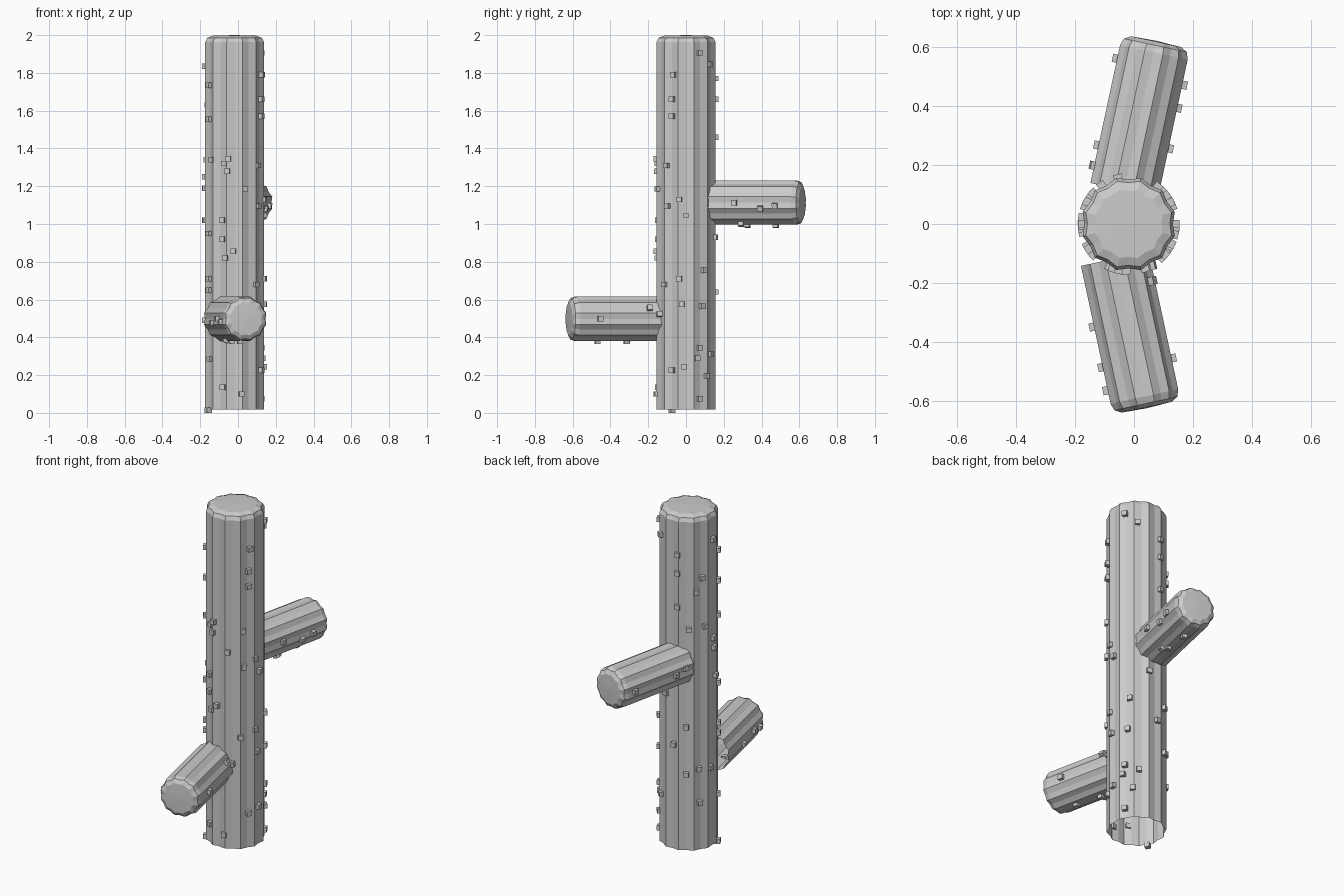
import bpy, bmesh, math
from mathutils import Matrix, Vector

if "Cube" in bpy.data.objects:
    bpy.data.objects.remove(bpy.data.objects["Cube"])

RIBS = 12


def make_object(name, bm, matrix):
    bmesh.ops.recalc_face_normals(bm, faces=bm.faces)
    mesh = bpy.data.meshes.new(name)
    bm.to_mesh(mesh)
    bm.free()
    obj = bpy.data.objects.new(name, mesh)
    bpy.context.collection.objects.link(obj)
    obj.matrix_world = matrix


def ribbed_stem(name, matrix, r, length, cap):
    """Fluted tube, open at its base, with a rounded, slightly domed tip."""
    bm = bmesh.new()
    rings = []
    for z, s in [(0, 1), (length - cap, 1), (length - cap * 0.4, 0.93),
                 (length - cap * 0.08, 0.74)]:
        ring = []
        for i in range(RIBS * 2):
            a = math.pi * (i + 1) / RIBS
            rad = r * s * (1 if i % 2 == 0 else 0.93)
            ring.append(bm.verts.new((rad * math.cos(a), rad * math.sin(a), z)))
        rings.append(ring)
    n = RIBS * 2
    for lo, hi in zip(rings, rings[1:]):
        for i in range(n):
            j = (i + 1) % n
            bm.faces.new((lo[i], lo[j], hi[j], hi[i]))
    tip = bm.verts.new((0, 0, length))
    for i in range(n):
        bm.faces.new((rings[-1][i], rings[-1][(i + 1) % n], tip))
    make_object(name, bm, matrix)


def spines(name, matrix, r, spots, size=0.028):
    """Small cubes half sunk into the stem at (angle, height)."""
    bm = bmesh.new()
    for angle, z in spots:
        rot = Matrix.Rotation(math.radians(angle), 4, 'Z')
        bmesh.ops.create_cube(bm, size=size,
                              matrix=rot @ Matrix.Translation((r, 0, z)))
    make_object(name, bm, matrix)


def arm_matrix(base, direction):
    z = Vector(direction).normalized()
    y = Vector((0, 0, 1))
    x = y.cross(z)
    m = Matrix((x, y, z)).transposed().to_4x4()
    m.translation = base
    return m


# Trunk
trunk_m = Matrix.Translation((-0.018, 0, 0.018))
ribbed_stem("trunk", trunk_m, 0.161, 1.982, 0.036)

# Trunk spines: front, right and back-left sides
front = [(-49, 1.34), (-12, 1.345), (-20, 1.32), (-14, 1.28), (20, 1.185),
         (-24, 1.02), (-58, .95), (-24, .92), (-3, .855), (-18, .82),
         (-58, .71), (-58, .65), (-55, .285), (-23, .135), (13, .10),
         (-58, 1.735), (-58, 1.555), (-90, 1.835), (-88, 1.25),
         (-85, 1.19), (-80, 1.02), (-62, .014)]
right = [(-25, 1.79), (-28, 1.66), (-28, 1.57), (-40, 1.31), (-13, 1.13),
         (-38, 1.095), (0, 1.045), (-13, .71), (37, .755), (-45, .68),
         (-8, .575), (33, .565), (27, .345), (22, .29), (-28, .225),
         (-3, .245), (43, .195), (55, .31), (27, .075), (27, 1.905),
         (52, 1.845), (75, .93)]
back = [(103, 1.77), (152, 1.63), (103, 1.66), (139, 1.55), (103, 1.46),
        (125, 1.33), (158, 1.34), (120, .75), (172, .49), (145, .5),
        (120, .47), (147, .3), (95, .64)]
spots = ([(a - 90, z - 0.018 + 0.018 * (z < 0.05) - 0.018 * (z < 0.05))
          for a, z in front] + [(a, z - 0.018) for a, z in right + back])
spines("trunk_spines", trunk_m, 0.158, spots)

# Two side arms with their spines
arms = {
    "back_arm": ((-0.033, 0.114, 1.113), (0.21, 0.978, 0),
                 [(180, .17), (195, .31), (188, .39), (250, .19), (260, .22),
                  (268, .37), (0, .43), (0, .13), (10, .06)]),
    "front_arm": ((-0.065, -0.117, 0.498), (0.21, -0.978, 0),
                  [(190, .21), (180, .35), (188, .43), (0, .37), (28, .10),
                   (12, .05), (270, .36), (265, .2), (250, .19)]),
}
for name, (base, direction, arm_spots) in arms.items():
    m = arm_matrix(base, direction)
    ribbed_stem(name, m, 0.121, 0.517, 0.04)
    spines(name + "_spines", m, 0.119, arm_spots)
